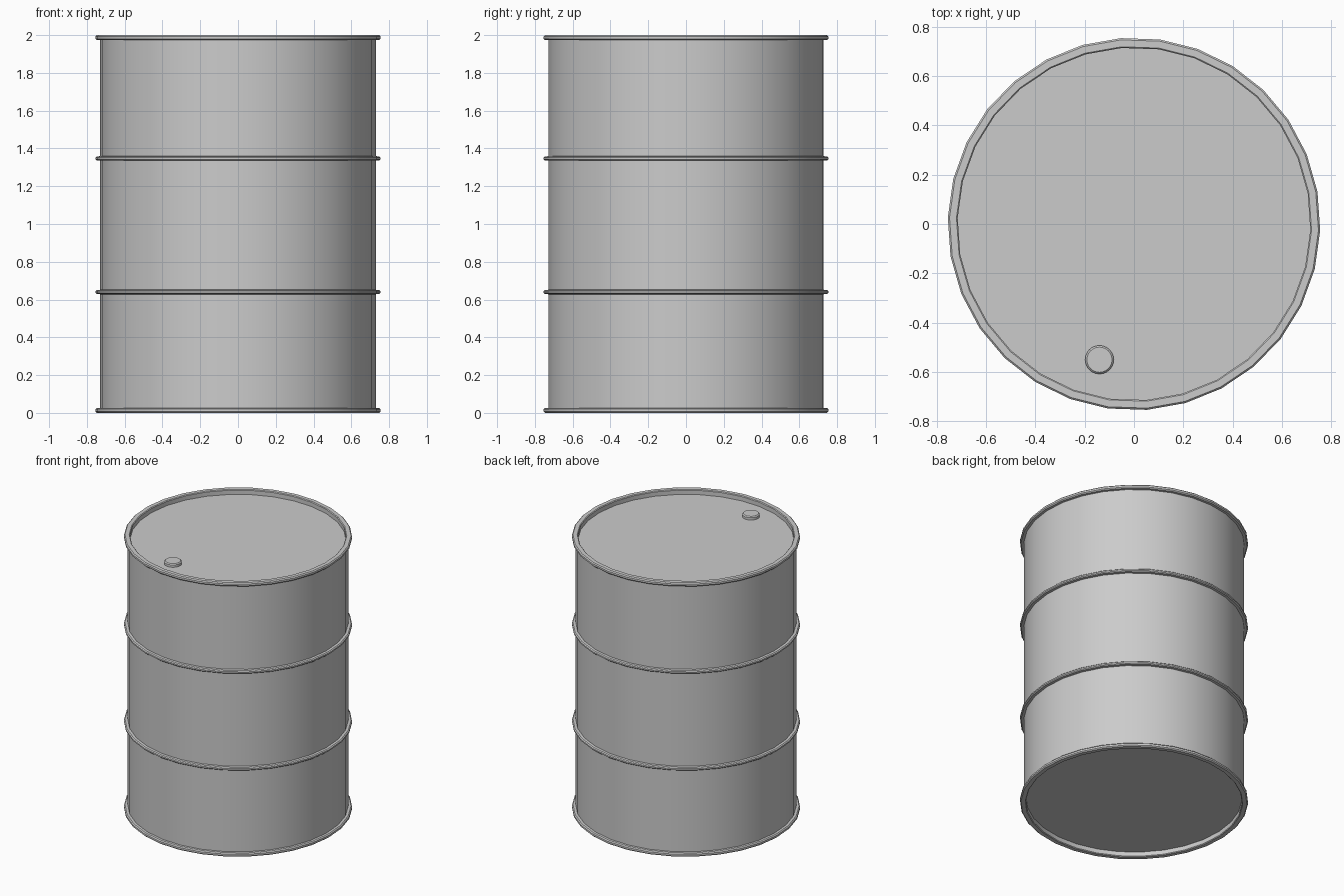
import bpy, bmesh, math

if "Cube" in bpy.data.objects:
    bpy.data.objects.remove(bpy.data.objects["Cube"])

SIDES = 30
PHASE = math.radians(10)


def lathe(name, profile, sides, phase=0.0, loc=(0, 0, 0)):
    """Revolve an (r, z) profile about z; r == 0 ends become poles capped by n-gons."""
    bm = bmesh.new()
    rings = []
    for r, z in profile:
        rings.append([bm.verts.new((r * math.cos(phase + 2 * math.pi * i / sides),
                                    r * math.sin(phase + 2 * math.pi * i / sides), z))
                      for i in range(sides)])
    for a, b in zip(rings, rings[1:]):
        for i in range(sides):
            j = (i + 1) % sides
            bm.faces.new((a[i], a[j], b[j], b[i]))
    bm.faces.new(rings[0][::-1])
    bm.faces.new(rings[-1])
    bmesh.ops.recalc_face_normals(bm, faces=bm.faces[:])
    mesh = bpy.data.meshes.new(name)
    bm.to_mesh(mesh)
    bm.free()
    ob = bpy.data.objects.new(name, mesh)
    ob.location = loc
    bpy.context.collection.objects.link(ob)
    bpy.ops.object.select_all(action='DESELECT')
    ob.select_set(True)
    bpy.context.view_layer.objects.active = ob
    bpy.ops.object.shade_smooth_by_angle(angle=math.radians(30))
    return ob


def hoop(z):
    """Raised rolling hoop around the wall, centred on height z."""
    return [(0.73, z - 0.012), (0.748, z - 0.011), (0.755, z - 0.005),
            (0.755, z + 0.005), (0.748, z + 0.011), (0.73, z + 0.012)]


# Rolled rim from the recessed bottom plate outwards to the wall
bottom_rim = [(0.715, 0.036), (0.715, 0.005), (0.72, 0.0), (0.748, 0.0),
              (0.755, 0.007), (0.755, 0.02), (0.748, 0.027), (0.73, 0.027)]
top_rim = [(r, 2.0 - z) for r, z in reversed(bottom_rim)]

# Drum body: rims, wall, two hoops and recessed end plates
lathe("drum_body", bottom_rim + hoop(0.64) + hoop(1.347) + top_rim, SIDES, PHASE)

# Filler cap on the lid
lathe("filler_cap", [(0.058, -0.005), (0.058, 0.017), (0.051, 0.024)],
      24, 0, (-0.14, -0.55, 1.964))
